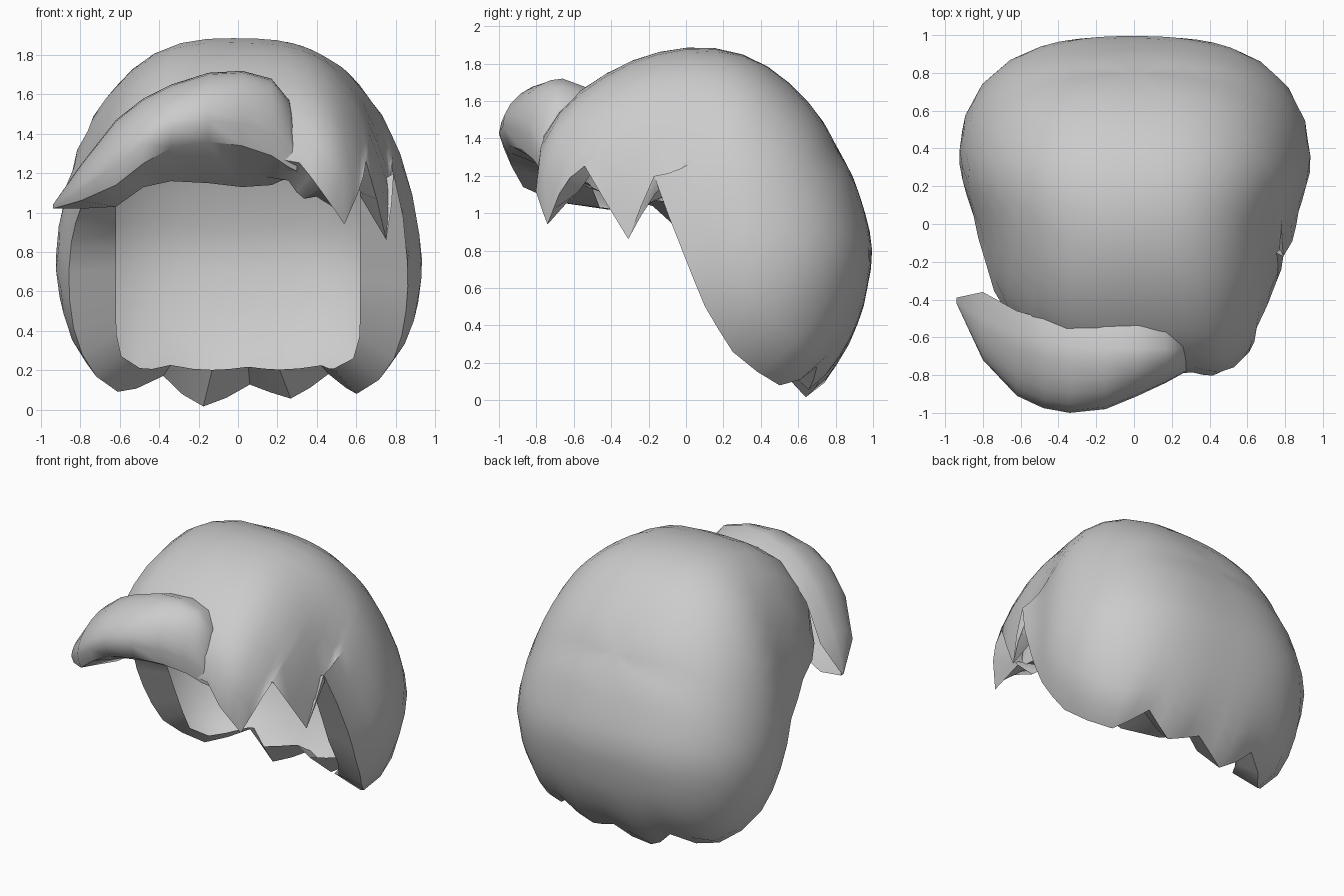
import bpy, bmesh, math
from mathutils import Vector

if "Cube" in bpy.data.objects:
    bpy.data.objects.remove(bpy.data.objects["Cube"])

HUB = Vector((0, 0.2, 0.75))
POLE = Vector((0, 0.68, 0.73)).normalized()
STEPS = 14


def lerp_table(v, table):
    if v <= table[0][0]:
        return table[0][1]
    for (a, p), (b, q) in zip(table, table[1:]):
        if v <= b:
            return p + (q - p) * (v - a) / (b - a)
    return table[-1][1]


# Side silhouette (y, z), from bottom back over the top to the front
SIDE = [(.56, -.05), (.7, .01), (.82, .19), (.91, .38), (.97, .6), (.995, .8), (.94, 1.05),
        (.81, 1.34), (.61, 1.64), (.36, 1.83), (.1, 1.89), (-.2, 1.85), (-.5, 1.71),
        (-.7, 1.57), (-.82, 1.43), (-.87, 1.27), (-.84, 1.05), (-.75, .6)]


def angle(y, z):
    a = math.degrees(math.atan2(z - HUB.z, y - HUB.y))
    return a + 360 if a < -135 else a


RADIUS = [(angle(y, z), math.hypot(y - HUB.y, z - HUB.z)) for y, z in SIDE]
WIDTH = [(-.6, .75), (-.35, .81), (0, .855), (.27, .94), (.5, .95)]
POWER = [(-.6, 3.8), (-.1, 2.9), (.4, 2.7), (.8, 2.7)]


def outer_value(p):
    n = lerp_table(p.y, POWER)
    w = lerp_table(p.y, WIDTH) * (1 - .125 * max(0, p.z - .75))
    r = math.hypot(p.y - HUB.y, p.z - HUB.z) / lerp_table(angle(p.y, p.z), RADIUS)
    return (abs(p.x) / w) ** n + r ** n


def lip_value(p):
    return (abs(p.x) / .62) ** 9 + (abs(p.y - .07) / .68) ** 9 + (abs(p.z - .83) / .63) ** 9


def cast(d, value):
    lo, hi = 0, 2
    for _ in range(24):
        mid = (lo + hi) / 2
        if value(HUB + d * mid) < 1:
            lo = mid
        else:
            hi = mid
    return lo


def smooth(vals, passes):
    for _ in range(passes):
        vals = [(vals[i - 1] + 2 * vals[i] + vals[(i + 1) % len(vals)]) / 4
                for i in range(len(vals))]
    return vals


def build(name, bm, sharp):
    bmesh.ops.recalc_face_normals(bm, faces=bm.faces)
    me = bpy.data.meshes.new(name)
    bm.to_mesh(me)
    bm.free()
    ob = bpy.data.objects.new(name, me)
    bpy.context.collection.objects.link(ob)
    bpy.ops.object.select_all(action='DESELECT')
    ob.select_set(True)
    bpy.context.view_layer.objects.active = ob
    bpy.ops.object.shade_smooth_by_angle(angle=math.radians(sharp))


def bridge(bm, a, b):
    n = len(a)
    for i in range(n):
        j = (i + 1) % n
        bm.faces.new((a[i], a[j], b[j], b[i]))


# Hair cap: skin running from a crown pole to a jagged rim, with a turned-in lip
RIM = [(.31, -.78, 1.25), (.42, -.81, 1.12), (.54, -.74, .94), (.61, -.68, 1.1),
       (.66, -.56, 1.27), (.74, -.30, .86), (.81, -.18, 1.21), (.86, 0, .75),
       (.86, .10, .5), (.79, .25, .26), (.62, .51, .06), (.46, .70, .18),
       (.27, .66, .05), (.06, .72, .13), (-.18, .65, 0), (-.38, .72, .17),
       (-.63, .51, .07), (-.79, .29, .28), (-.86, .16, .55), (-.85, .03, .85),
       (-.80, -.18, 1.04), (-.67, -.52, 1.14), (-.3, -.76, 1.29), (0, -.80, 1.31)]
rim = []
for a, b in zip(RIM, RIM[1:] + RIM[:1]):
    a, b = Vector(a), Vector(b)
    rim += [a, (a + b) / 2]
n = len(rim)
dirs = [(p - HUB).normalized() for p in rim]
even = [v.normalized() for v in smooth(dirs, 12)]
# Gentle radius correction towards the rim, evened out between neighbours
fix = smooth([(p - HUB).length / cast(d, outer_value) for p, d in zip(rim, dirs)], 1)

bm = bmesh.new()
rings = [[] for _ in range(STEPS)]
lip = []
for p, d, base, f in zip(rim, dirs, even, fix):
    for k in range(STEPS):
        t = (k + 1) / STEPS
        e = POLE.slerp(base.lerp(d, t ** 3).normalized(), t)
        rings[k].append(bm.verts.new(HUB + e * cast(e, outer_value) * (1 + (f - 1) * t ** 7)))
    q = p.copy()
    if p.y < -.1:
        q.z = max(p.z, 1.15)
    e = (q - HUB).normalized()
    q = HUB + e * cast(e, lip_value)
    if q.z < .3:
        q.y -= .06
    lip.append(bm.verts.new(q))
top = bm.verts.new(HUB + POLE * cast(POLE, outer_value))
for i in range(n):
    bm.faces.new((top, rings[0][i], rings[0][(i + 1) % n]))
for a, b in zip(rings, rings[1:]):
    bridge(bm, a, b)
bridge(bm, rings[-1], lip)
build("hair_cap", bm, 45)

# Swept fringe: x, top y, top z, front y, lower front z, back y, lower back z
FRINGE = [(-.94, -.41, 1.04, -.42, 1.02, -.39, 1.02),
          (-.80, -.50, 1.24, -.72, 1.06, -.36, 1.02),
          (-.62, -.58, 1.47, -.91, 1.14, -.46, 1.03),
          (-.48, -.62, 1.58, -.975, 1.25, -.50, 1.13),
          (-.34, -.65, 1.65, -1.0, 1.33, -.52, 1.16),
          (-.15, -.66, 1.71, -.98, 1.36, -.51, 1.15),
          (.02, -.66, 1.72, -.91, 1.34, -.50, 1.13),
          (.17, -.66, 1.68, -.84, 1.29, -.53, 1.14),
          (.26, -.66, 1.57, -.79, 1.23, -.58, 1.18),
          (.30, -.68, 1.36, -.76, 1.21, -.64, 1.2)]
bm = bmesh.new()
loops = []
for x, yt, zt, yf, zl, yb, zb in FRINGE:
    zm = zl + (zt - zl) * .3
    pts = []
    for k in range(7):
        a = math.pi / 2 * k / 6
        pts.append((yt + (yf - yt) * math.sin(a), zm + (zt - zm) * math.cos(a)))
    pts += [(yf + (yt - yf) * .12, zl), (yb, zb), (yb, zt - (zt - zb) * .1)]
    loops.append([bm.verts.new((x, y, z)) for y, z in pts])
for a, b in zip(loops, loops[1:]):
    bridge(bm, a, b)
bm.faces.new(loops[0])
bm.faces.new(loops[-1])
# Leave the back open where the fringe sinks into the cap
hidden = [f for f in bm.faces if len(f.verts) == 4
          and sum(v in (l[8], l[9]) for l in loops for v in f.verts) == 4]
bmesh.ops.delete(bm, geom=hidden, context='FACES')
build("swept_fringe", bm, 45)
